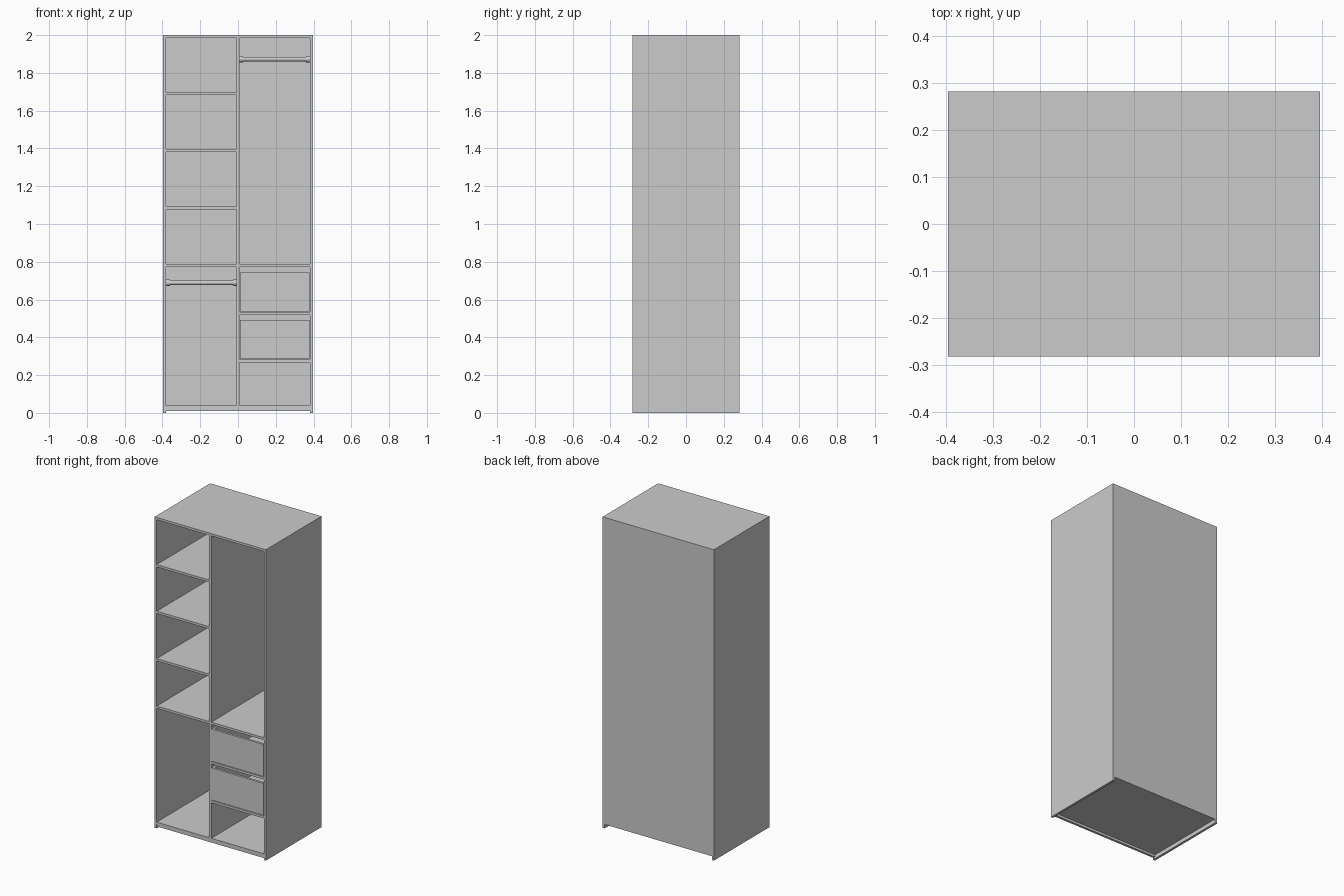
import bpy
from math import pi

if "Cube" in bpy.data.objects:
    bpy.data.objects.remove(bpy.data.objects["Cube"])

W, D, T = 0.396, 0.282, 0.015      # half width, half depth, board thickness
INNER = W - T                      # inside face of the side panels
HALF = T / 2                       # face of the centre divider


def board(name, x, y, z):
    """Box from (min, max) ranges."""
    lo, hi = zip(x, y, z)
    bpy.ops.mesh.primitive_cube_add(size=1, location=[(a + b) / 2 for a, b in zip(lo, hi)])
    ob = bpy.context.object
    ob.name = name
    ob.scale = [b - a for a, b in zip(lo, hi)]
    bpy.ops.object.transform_apply(location=False, rotation=False, scale=True)
    return ob


def rod(name, x0, x1, z, r):
    bpy.ops.mesh.primitive_cylinder_add(vertices=32, radius=r, depth=x1 - x0,
                                        location=((x0 + x1) / 2, 0, z), rotation=(0, pi / 2, 0))
    bpy.context.object.name = name
    bpy.ops.object.shade_smooth_by_angle()


def hanging_rail(name, x0, x1, z):
    rod(name, x0 + 0.004, x1 - 0.004, z, 0.012)
    rod(name + "_socket_left", x0, x0 + 0.02, z, 0.017)
    rod(name + "_socket_right", x1 - 0.02, x1, z, 0.017)


def drawer(name, x0, x1, z0, z1):
    t, back = 0.012, D - 0.03
    board(name + "_front", (x0, x1), (-D, -D + T), (z0, z1))
    board(name + "_back", (x0 + t, x1 - t), (back - t, back), (z0, z1))
    board(name + "_base", (x0 + t, x1 - t), (-D + T, back - t), (z0, z0 + t))
    board(name + "_side_left", (x0, x0 + t), (-D + T, back), (z0, z1))
    board(name + "_side_right", (x1 - t, x1), (-D + T, back), (z0, z1))


# Carcass
board("top_panel", (-W, W), (-D, D), (2 - T, 2))
for side, s in (("left", -1), ("right", 1)):
    board("side_panel_" + side, sorted((s * INNER, s * W)), (-D, D), (0, 2 - T))
board("bottom_panel", (-INNER, INNER), (-D, D), (0.025, 0.04))
board("back_panel", (-INNER, INNER), (D - 0.006, D), (0.04, 2 - T))
board("divider", (-HALF, HALF), (-D, D - 0.006), (0.04, 2 - T))
board("front_plinth", (-INNER, INNER), (-D + 0.005, -D + 0.02), (0.01, 0.025))

# Shelves, given by their top heights
for i, z in enumerate((0.787, 1.092, 1.397, 1.697)):
    board(f"left_shelf_{i + 1}", (-INNER, -HALF), (-D, D - 0.006), (z - T, z))
for i, z in enumerate((0.283, 0.533, 0.787)):
    board(f"right_shelf_{i + 1}", (HALF, INNER), (-D, D - 0.006), (z - T, z))

# Drawers resting on the right shelves
for i, z in enumerate((0.287, 0.537)):
    drawer(f"drawer_{i + 1}", HALF + 0.002, INNER - 0.002, z, z + 0.206)

# Hanging rails
hanging_rail("left_rail", -INNER, -HALF, 0.689)
hanging_rail("right_rail", HALF, INNER, 1.873)
